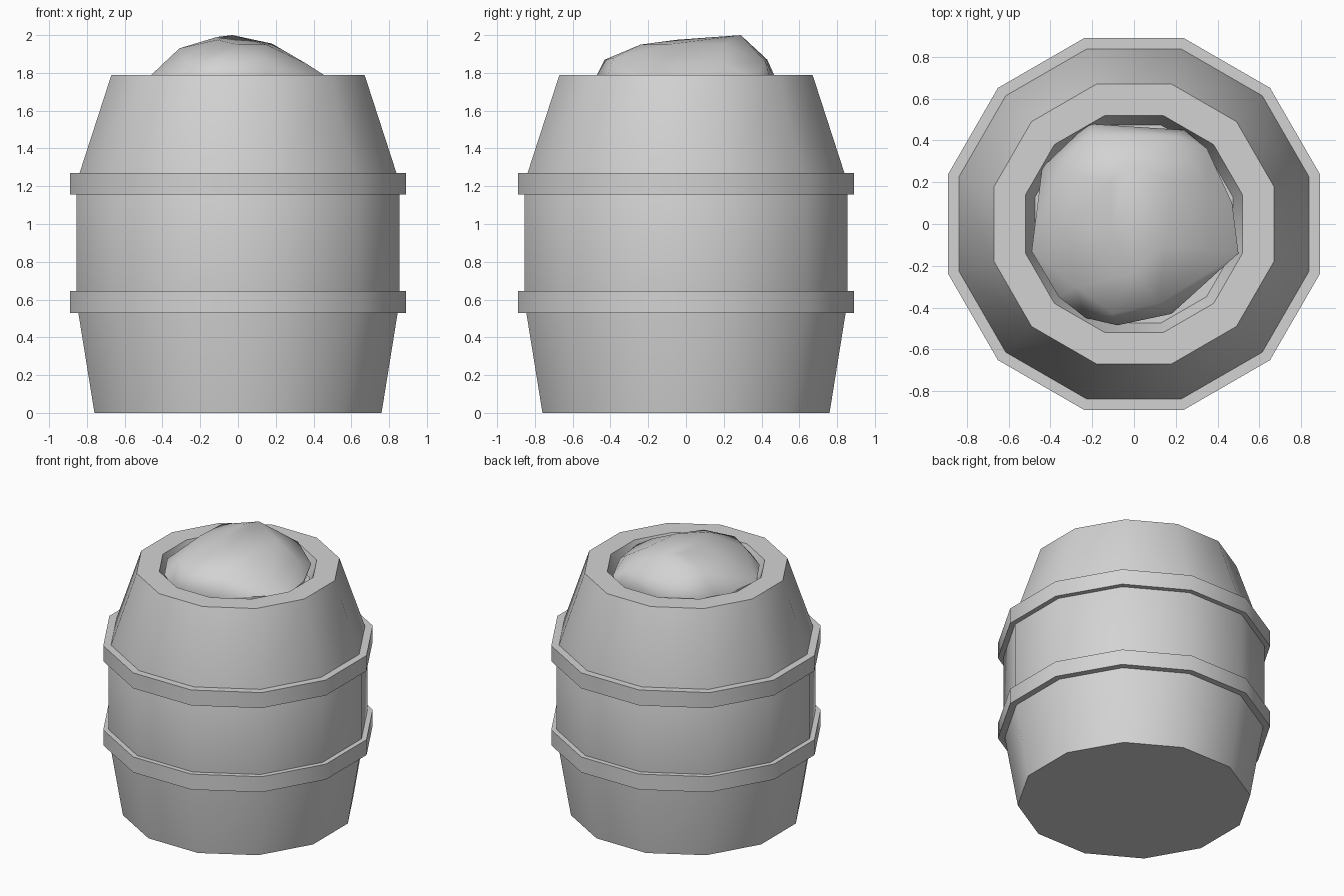
import bpy
import bmesh
from math import cos, sin, pi, radians

SIDES = 12

cube = bpy.data.objects.get("Cube")
if cube:
    bpy.data.objects.remove(cube, do_unlink=True)

# One plain grey for everything
grey = bpy.data.materials.new("plain_grey")
grey.use_nodes = True
colour = (0.65, 0.65, 0.65, 1)
grey.diffuse_color = colour
for node in grey.node_tree.nodes:
    if node.type == 'BSDF_PRINCIPLED':
        node.inputs["Base Color"].default_value = colour


def finish(bm, name, angle):
    """Turn a bmesh into a smooth-shaded object that keeps its sharp edges."""
    bmesh.ops.recalc_face_normals(bm, faces=bm.faces[:])
    mesh = bpy.data.meshes.new(name)
    bm.to_mesh(mesh)
    bm.free()
    mesh.materials.append(grey)
    for poly in mesh.polygons:
        poly.use_smooth = True
    mesh.set_sharp_from_angle(angle=radians(angle))
    obj = bpy.data.objects.new(name, mesh)
    bpy.context.collection.objects.link(obj)
    return obj


def turned(name, profile, closed):
    """Turn a profile of (distance to flat side, height) into a polygonal solid."""
    bm = bmesh.new()
    rings = []
    for flat, z in profile:
        radius = flat / cos(pi / SIDES)
        ring = []
        for i in range(SIDES):
            a = (i + 0.5) * 2 * pi / SIDES
            ring.append(bm.verts.new((radius * cos(a), radius * sin(a), z)))
        rings.append(ring)
    pairs = list(zip(rings, rings[1:]))
    if closed:
        pairs.append((rings[-1], rings[0]))
    else:
        bm.faces.new(rings[0])
        bm.faces.new(rings[-1])
    for low, high in pairs:
        for i in range(SIDES):
            j = (i + 1) % SIDES
            bm.faces.new((low[i], low[j], high[j], high[i]))
    return finish(bm, name, 40)


# Barrel body with thick rim and a shallow hollow in the top
turned("barrel_body", [(0.76, 0), (0.855, 0.59), (0.855, 1.22), (0.67, 1.79),
                       (0.52, 1.79), (0.475, 1.66)], closed=False)

# Two hoops
for name, z in (("lower_hoop", 0.53), ("upper_hoop", 1.155)):
    top = z + 0.115
    turned(name, [(0.83, z), (0.89, z), (0.89, top), (0.83, top)], closed=True)

# Lumpy heap of contents: a widest outline, a shoulder and a crown, hulled
outline = [(-0.22, 0.48), (0.24, 0.45), (0.35, 0.36), (0.47, 0.1),
           (0.5, -0.14), (0.18, -0.43), (-0.08, -0.485), (-0.23, -0.45),
           (-0.36, -0.35), (-0.49, -0.13), (-0.44, 0.27)]
shoulder = [(-0.2, 0.43, 1.87), (0.2, 0.42, 1.86), (0.35, 0.2, 1.85),
            (0.36, -0.12, 1.85), (0.12, -0.38, 1.88), (-0.1, -0.43, 1.87),
            (-0.28, -0.3, 1.88), (-0.31, 0, 1.93), (-0.31, 0.25, 1.92)]
crown = [(0.18, 0.2, 1.955), (0.15, -0.1, 1.95), (0, -0.24, 1.95),
         (-0.11, -0.05, 1.975), (-0.11, 0.2, 1.99), (-0.03, 0.29, 2)]

bm = bmesh.new()
for x, y in outline:
    bm.verts.new((x, y, 1.76))
    bm.verts.new((x * 0.93, y * 0.93, 1.66))
for point in shoulder + crown:
    bm.verts.new(point)
hull = bmesh.ops.convex_hull(bm, input=bm.verts[:])
loose = [v for v in bm.verts if not v.link_faces]
bmesh.ops.delete(bm, geom=loose, context='VERTS')
finish(bm, "heap_of_contents", 45)
